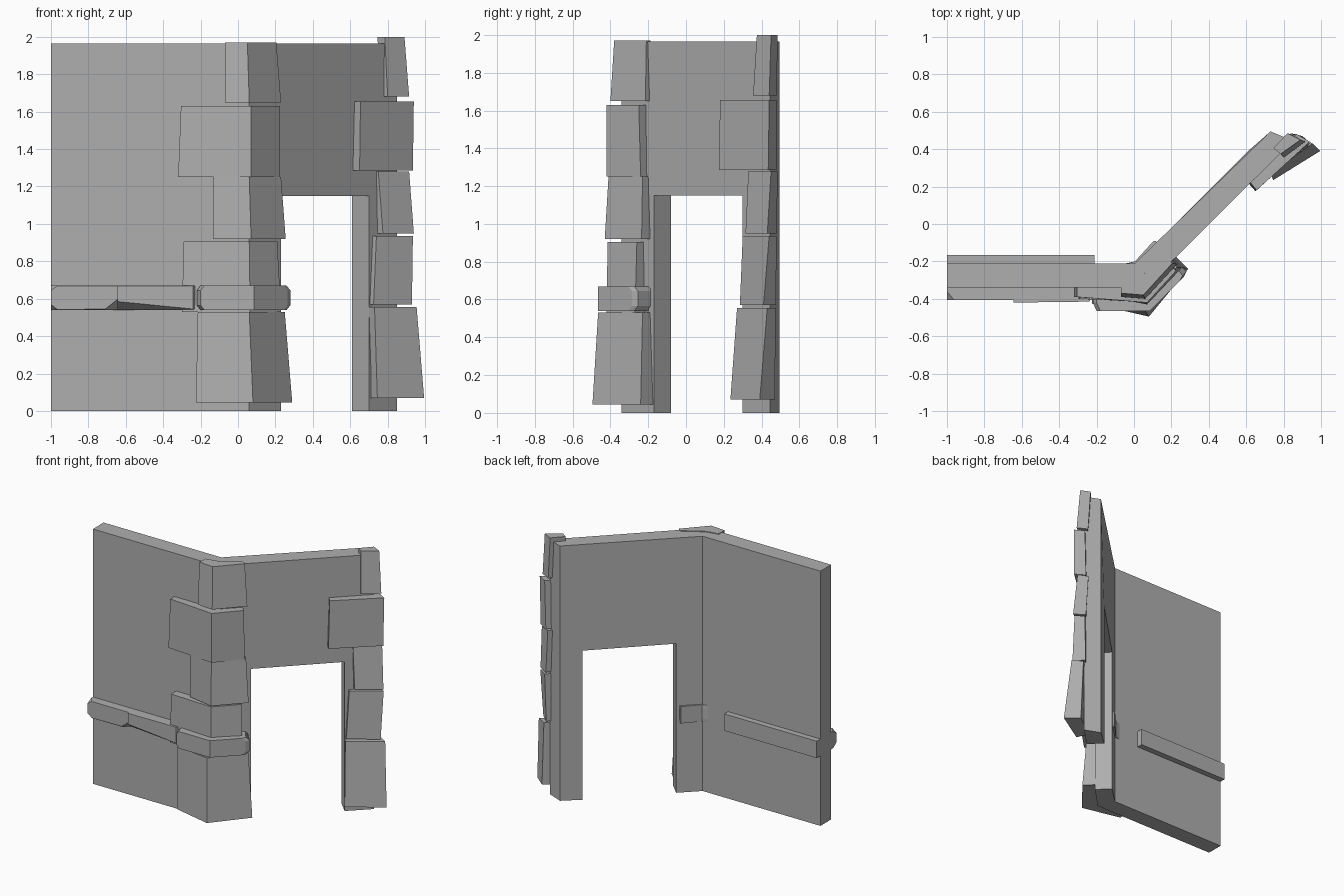
import bpy, bmesh

if "Cube" in bpy.data.objects:
    bpy.data.objects.remove(bpy.data.objects["Cube"])

# one dark grey stone colour throughout
stone = bpy.data.materials.new("grey_stone")
stone.diffuse_color = (.43, .43, .43, 1)
stone.use_nodes = True
stone.node_tree.nodes["Principled BSDF"].inputs["Base Color"].default_value = stone.diffuse_color


def loft(name, rings):
    """Solid skinned through equal-length rings of 3D points, capped at both ends."""
    bm = bmesh.new()
    vr = [[bm.verts.new(p) for p in r] for r in rings]
    n = len(vr[0])
    for a, b in zip(vr, vr[1:]):
        for i in range(n):
            j = (i + 1) % n
            bm.faces.new((a[i], a[j], b[j], b[i]))
    bm.faces.new(vr[0])
    bm.faces.new(vr[-1])
    bmesh.ops.recalc_face_normals(bm, faces=bm.faces[:])
    me = bpy.data.meshes.new(name)
    bm.to_mesh(me)
    bm.free()
    me.materials.append(stone)
    ob = bpy.data.objects.new(name, me)
    bpy.context.collection.objects.link(ob)
    return ob


def plan_loft(name, *levels):
    """Loft of plan outlines, each given as (z, [(x, y), ...])."""
    return loft(name, [[(x, y, z) for x, y in pts] for z, pts in levels])


H, DOOR = 1.965, 1.15

# straight wall panel, mitred at the bend
left = [(-1, -.34), (.06, -.34), (.005, -.21), (-1, -.21)]
plan_loft("straight_wall", (0, left), (H, left))


# angled wall panel with doorway notch
def doorway_ring(a, b, c, d):
    path = [(a, 0), (b, 0), (b, DOOR), (c, DOOR), (c, 0), (d, 0), (d, H), (a, H)]
    return [(x, y, z) for (x, y), z in path]


loft("doorway_wall", [
    doorway_ring((.06, -.34), (.23, -.17), (.70, .30), (.85, .445)),
    doorway_ring((.005, -.21), (.14, -.08), (.61, .39), (.73, .495))])


# corner stones wrapping the bend
def corner_outline(xl, yl, xc, yc, xr, yr):
    s = (xr + yr) / 2
    return [(xl, yl), (xc, yc), (xr, yr), (s + .185, s - .185), (.03, -.28), (xl, -.30)]


corner_stones = [
    (.045, (-.225, -.425, .08, -.495, .29, -.24), .53, (-.215, -.43, .06, -.465, .25, -.23)),
    (.53, (-.30, -.40, .065, -.42, .23, -.27), .905, (-.29, -.40, .06, -.415, .21, -.26)),
    (.92, (-.135, -.39, .07, -.43, .255, -.235), 1.25, (-.13, -.40, .06, -.41, .23, -.23)),
    (1.25, (-.32, -.39, .07, -.42, .225, -.24), 1.63, (-.305, -.39, .07, -.42, .225, -.25)),
    (1.65, (-.07, -.39, .06, -.40, .23, -.215), 1.97, (-.07, -.37, .05, -.38, .205, -.21)),
]
for i, (z0, b, z1, t) in enumerate(corner_stones):
    plan_loft(f"corner_stone_{i + 1}", (z0, corner_outline(*b)), (z1, corner_outline(*t)))

# stones along the free end of the doorway wall
end_stones = [
    (.07, [(.745, .235), (.995, .39), (.90, .47), (.70, .33)],
     .555, [(.73, .27), (.955, .43), (.88, .475), (.69, .31)]),
    (.57, [(.725, .285), (.93, .41), (.86, .475), (.70, .31)],
     .935, [(.74, .30), (.935, .44), (.87, .48), (.71, .33)]),
    (.95, [(.775, .315), (.94, .43), (.86, .48), (.74, .35)],
     1.28, [(.75, .33), (.915, .45), (.84, .485), (.73, .35)]),
    (1.285, [(.65, .175), (.935, .435), (.86, .48), (.61, .22)],
     1.655, [(.655, .18), (.94, .44), (.87, .48), (.62, .225)]),
    (1.68, [(.80, .355), (.915, .44), (.84, .48), (.77, .39)],
     2.0, [(.785, .375), (.89, .45), (.82, .485), (.745, .405)]),
]
for i, (z0, b, z1, t) in enumerate(end_stones):
    plan_loft(f"end_stone_{i + 1}", (z0, b), (z1, t))


# horizontal rail passing through the straight wall, in two rough lengths
def rail_ring(x, yf, cut_y, cut_z, top_y=None, top_z=.669):
    """Section with cut bottom front edge and optionally cut top front edge."""
    top_y = yf + .002 if top_y is None else top_y
    return [(x, -.165, .54), (x, cut_y, .54), (x, yf, cut_z), (x, yf, top_z),
            (x, top_y, .67), (x, -.165, .67)]


loft("rail_outer", [rail_ring(-1, -.405, -.365, .57, -.36, .645),
                    rail_ring(-.965, -.405, -.402, .542),
                    rail_ring(-.71, -.405, -.40, .545),
                    rail_ring(-.64, -.405, -.35, .60)])
loft("rail_middle", [rail_ring(-.645, -.42, -.36, .585),
                     rail_ring(-.24, -.415, -.40, .545),
                     rail_ring(-.21, -.375, -.37, .55)])


# bent rail piece around the corner, chamfered at both ends
def bent_outline(e):
    return [(-.22 + e, -.42), (-.20 + e, -.465), (.085, -.465), (.265 - e, -.285 - e),
            (.28 - e, -.255 - e), (.115, -.09), (.105, -.09), (.005, -.20), (-.22 + e, -.25)]


plan_loft("rail_corner", (.54, bent_outline(.02)), (.565, bent_outline(0)),
          (.645, bent_outline(0)), (.67, bent_outline(.02)))
